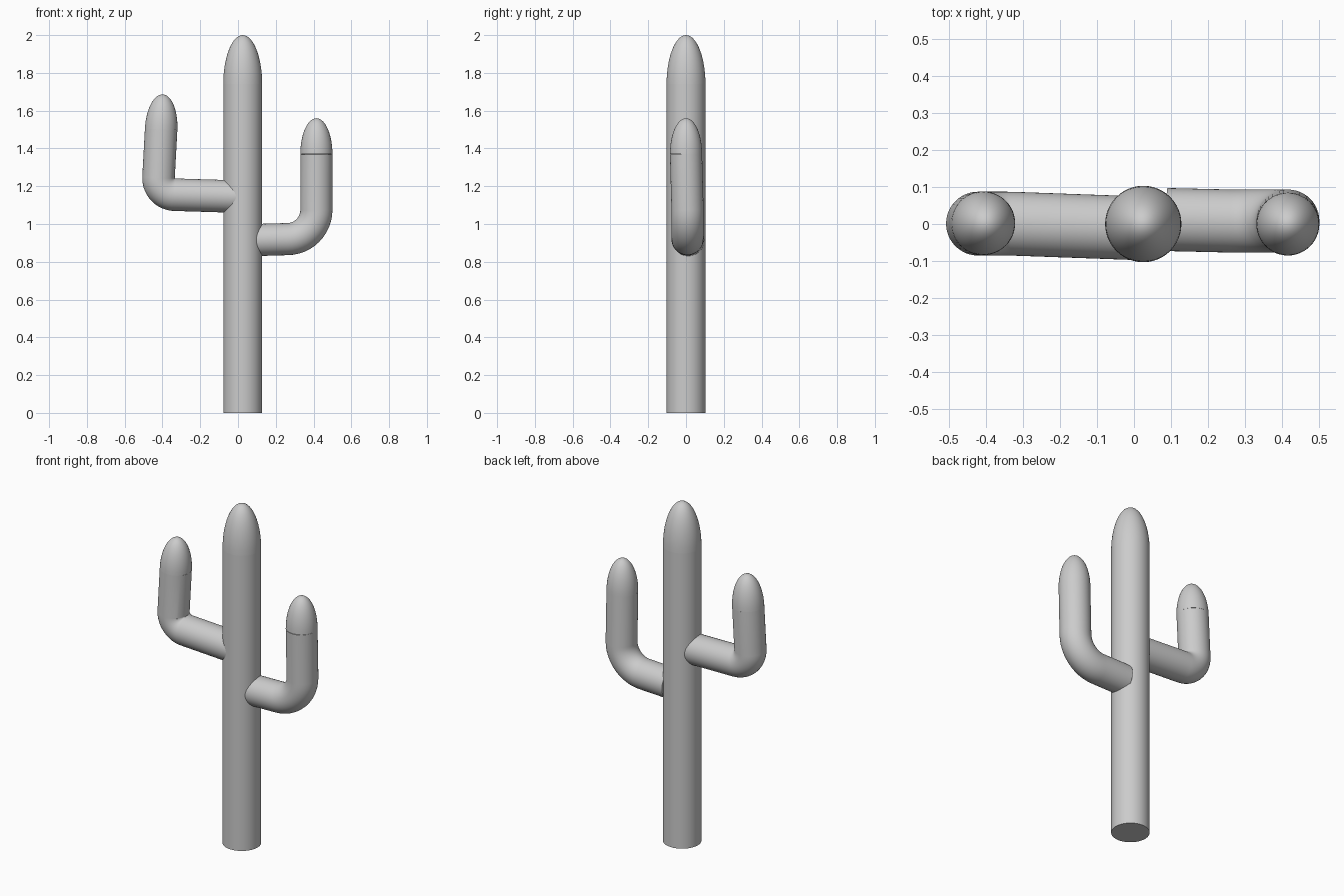
import bpy, bmesh, math
from mathutils import Vector

cube = bpy.data.objects.get("Cube")
if cube:
    bpy.data.objects.remove(cube, do_unlink=True)

SIDES = 48

grey = bpy.data.materials.new("plain grey")
grey.use_nodes = True
colour = (0.6, 0.6, 0.6, 1)
grey.diffuse_color = colour
grey.node_tree.nodes["Principled BSDF"].inputs["Base Color"].default_value = colour


def sweep(name, path, radii):
    """Skin round rings along a path lying close to the xz plane, capping both ends."""
    bm = bmesh.new()
    rings = []
    last = len(path) - 1
    for i, (p, r) in enumerate(zip(path, radii)):
        tangent = (path[min(i + 1, last)] - path[max(i - 1, 0)]).normalized()
        u = Vector((0, 1, 0)).cross(tangent).normalized()
        v = tangent.cross(u)
        angles = [math.tau * k / SIDES for k in range(SIDES)]
        rings.append([bm.verts.new(p + r * (math.cos(a) * u + math.sin(a) * v)) for a in angles])
    for low, high in zip(rings, rings[1:]):
        for k in range(SIDES):
            n = (k + 1) % SIDES
            bm.faces.new((low[k], low[n], high[n], high[k]))
    bm.faces.new(rings[0][::-1])
    bm.faces.new(rings[-1])
    bmesh.ops.remove_doubles(bm, verts=bm.verts, dist=1e-5)
    bmesh.ops.recalc_face_normals(bm, faces=bm.faces)
    mesh = bpy.data.meshes.new(name)
    bm.to_mesh(mesh)
    bm.free()
    mesh.materials.append(grey)
    obj = bpy.data.objects.new(name, mesh)
    bpy.context.collection.objects.link(obj)
    bpy.ops.object.select_all(action="DESELECT")
    obj.select_set(True)
    bpy.context.view_layer.objects.active = obj
    bpy.ops.object.shade_smooth_by_angle(angle=math.radians(40))


def tip(name, base, top, radius, steps=14):
    """Long half-ellipsoid that closes a stem."""
    angles = [math.pi / 2 * i / steps for i in range(steps + 1)]
    path = [base.lerp(top, math.sin(a)) for a in angles]
    sweep(name, path, [max(radius * math.cos(a), 1e-7) for a in angles])


def arm(name, start, bend_centre, bend_radius, shoulder, top, radius, side):
    """Horizontal stub, rounded elbow and upright; side is +1 for left, -1 for right."""
    elbow = []
    for i in range(13):
        a = math.pi / 2 * i / 12
        offset = Vector((side * math.sin(a), 0, -math.cos(a)))
        elbow.append(bend_centre + bend_radius * offset)
    path = [start] + elbow + [shoulder]
    sweep(name, path, [radius] * len(path))
    tip(name + "_tip", shoulder, top, radius)


# Trunk
trunk_top = Vector((0.025, 0, 1.74))
sweep("trunk", [Vector((0.025, 0, 0)), trunk_top], [0.103, 0.103])
tip("trunk_tip", trunk_top, Vector((0.025, 0, 2)), 0.103)

# Lower arm with a wide elbow
arm("left_arm", Vector((0.088, 0.012, 0.915)), Vector((0.26, 0.008, 1.075)), 0.155,
    Vector((0.415, 0, 1.37)), Vector((0.415, 0, 1.56)), 0.085, 1)

# Upper arm with a tight elbow, leaning slightly inwards
arm("right_arm", Vector((0.0, -0.011, 1.145)), Vector((-0.333, 0.001, 1.243)), 0.088,
    Vector((-0.407, 0.002, 1.5)), Vector((-0.398, 0.002, 1.686)), 0.086, -1)
